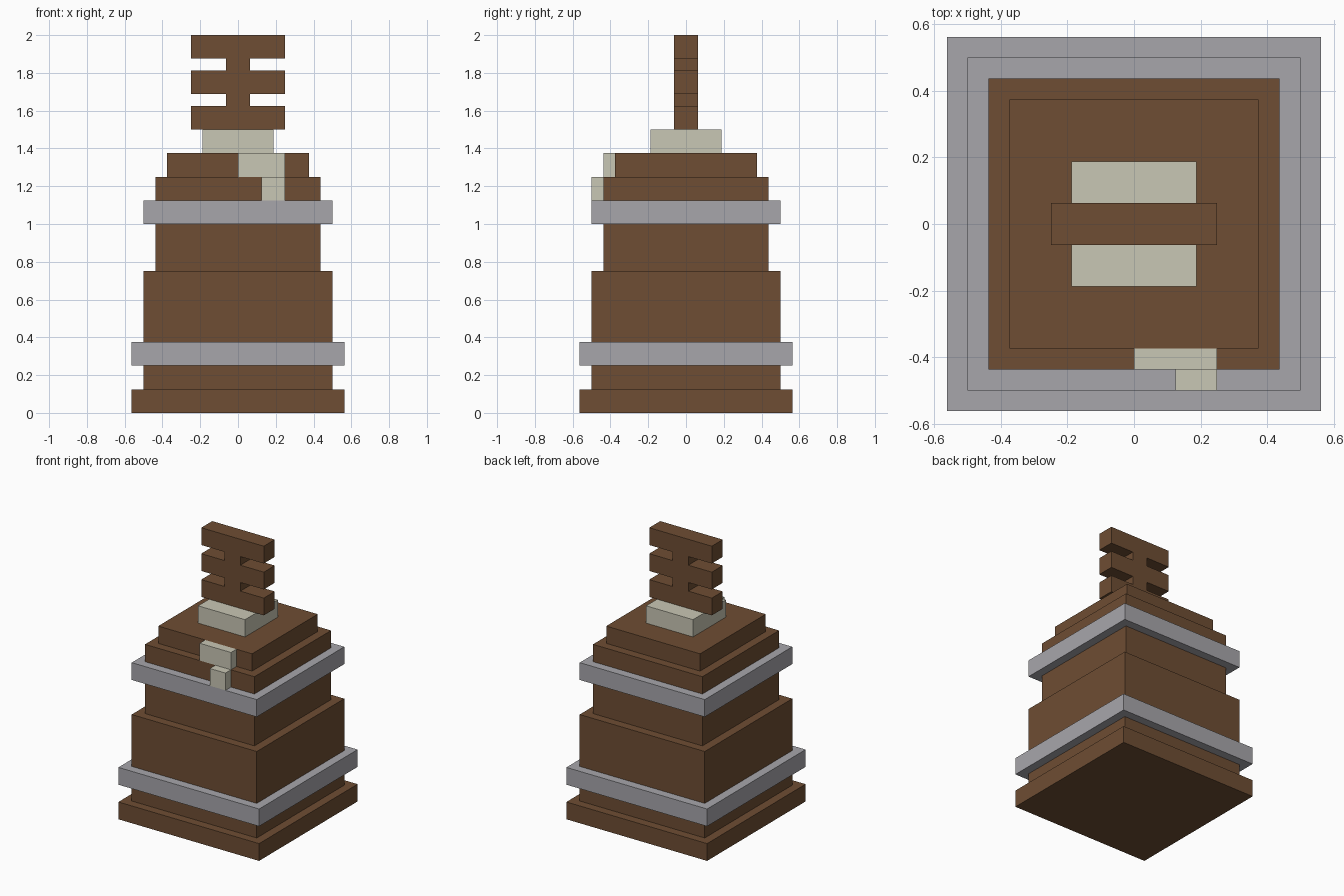
import bpy
import bmesh
from mathutils import Matrix, Vector

if "Cube" in bpy.data.objects:
    bpy.data.objects.remove(bpy.data.objects["Cube"], do_unlink=True)

U = 1 / 16  # building grid step


def material(name, rgb):
    mat = bpy.data.materials.new(name)
    mat.use_nodes = True
    colour = (*rgb, 1)
    mat.diffuse_color = colour
    mat.node_tree.nodes["Principled BSDF"].inputs["Base Color"].default_value = colour
    return mat


brown = material("brown wood", (0.156, 0.075, 0.033))
grey = material("grey metal", (0.386, 0.381, 0.407))
cream = material("cream wax", (0.584, 0.571, 0.462))


def box(name, low, high, mat):
    """Axis-aligned box between two corners given in grid steps."""
    low, high = Vector(low) * U, Vector(high) * U
    bm = bmesh.new()
    bmesh.ops.create_cube(bm, size=1, matrix=Matrix.LocRotScale(
        (low + high) / 2, None, high - low))
    mesh = bpy.data.meshes.new(name)
    bm.to_mesh(mesh)
    bm.free()
    mesh.materials.append(mat)
    obj = bpy.data.objects.new(name, mesh)
    bpy.context.collection.objects.link(obj)
    return obj


# Stepped square body: name, half width, bottom, top, material
tiers = [
    ("base_plinth", 9, 0, 2, brown),
    ("base_neck", 8, 2, 4, brown),
    ("lower_band", 9, 4, 6, grey),
    ("lower_body", 8, 6, 12, brown),
    ("upper_body", 7, 12, 16, brown),
    ("upper_band", 8, 16, 18, grey),
    ("lower_shoulder", 7, 18, 20, brown),
    ("upper_shoulder", 6, 20, 22, brown),
    ("neck_block", 3, 22, 24, cream),
]
for name, half, bottom, top, mat in tiers:
    box(name, (-half, -half, bottom), (half, half, top), mat)

# Drip stepping down the front shoulders
box("upper_drip", (0, -7, 20), (4, -6, 22), cream)
box("lower_drip", (2, -8, 18), (4, -7, 20), cream)

# Flat handle: three crossbars joined by short stems
for i, name in enumerate(("lower", "middle", "upper")):
    z = 24 + 3 * i
    box(name + "_crossbar", (-4, -1, z), (4, 1, z + 2), brown)
    if i < 2:
        box(name + "_stem", (-1, -1, z + 2), (1, 1, z + 3), brown)
